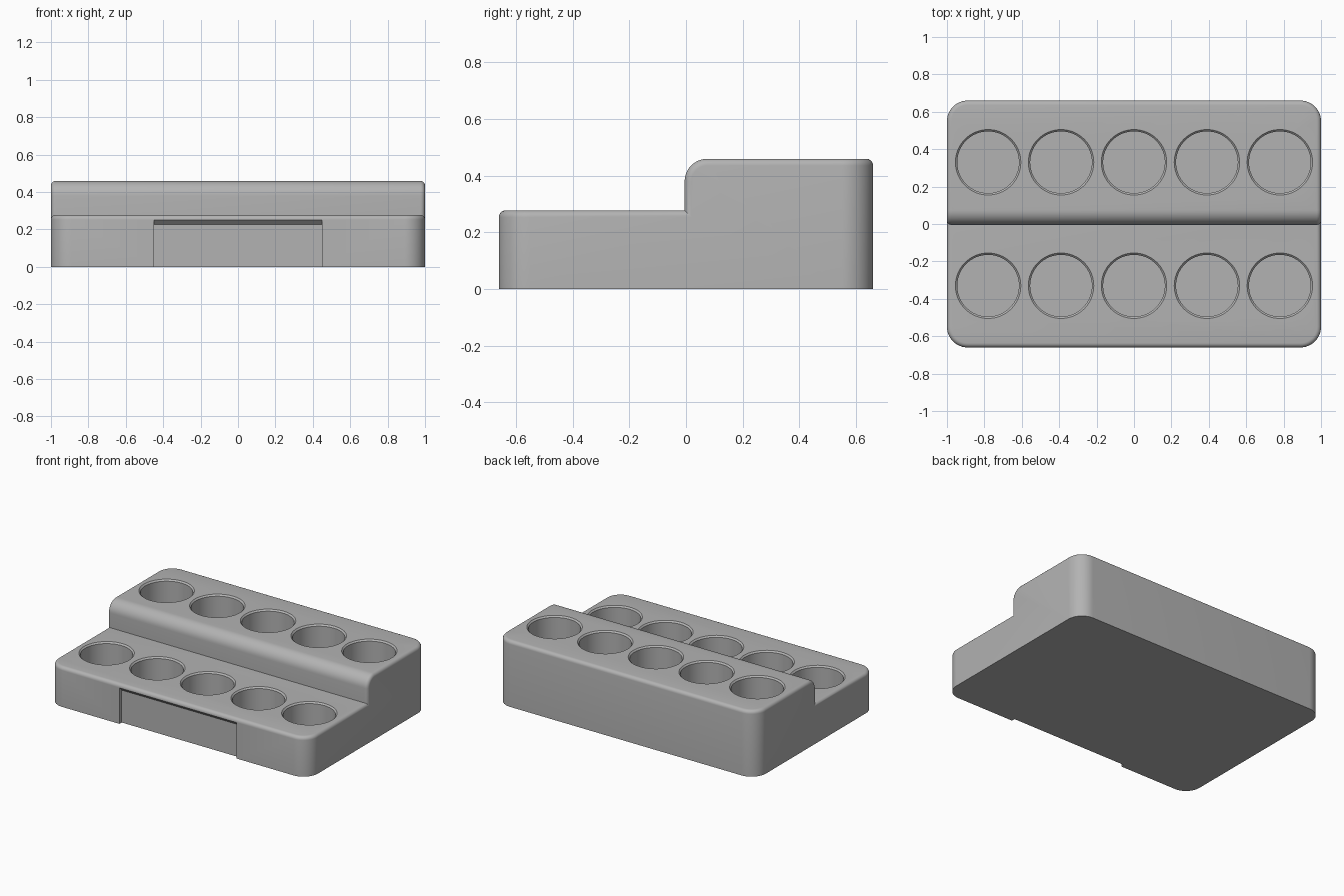
import bpy, bmesh, math
from mathutils import Vector

if "Cube" in bpy.data.objects:
    bpy.data.objects.remove(bpy.data.objects["Cube"])

plastic = bpy.data.materials.new("grey plastic")
plastic.diffuse_color = (0.45, 0.45, 0.45, 1)
plastic.use_nodes = True
plastic.node_tree.nodes["Principled BSDF"].inputs["Base Color"].default_value = plastic.diffuse_color

FRONT, BACK, STEP = -0.66, 0.66, -0.005
LOW, HIGH = 0.277, 0.459


def new_object(name, bm):
    bmesh.ops.recalc_face_normals(bm, faces=bm.faces)
    mesh = bpy.data.meshes.new(name)
    bm.to_mesh(mesh)
    bm.free()
    mesh.materials.append(plastic)
    obj = bpy.data.objects.new(name, mesh)
    bpy.context.collection.objects.link(obj)
    return obj


def prism(bm, profile, half_width):
    """Extrude a (y, z) profile along x."""
    face = bm.faces.new([bm.verts.new((-half_width, y, z)) for y, z in profile])
    out = bmesh.ops.extrude_face_region(bm, geom=[face])
    moved = [v for v in out["geom"] if isinstance(v, bmesh.types.BMVert)]
    bmesh.ops.translate(bm, vec=(2 * half_width, 0, 0), verts=moved)
    bmesh.ops.recalc_face_normals(bm, faces=bm.faces)


def bevel(bm, test, radius, segments):
    edges = [e for e in bm.edges if test(e, *[v.co for v in e.verts])]
    bmesh.ops.bevel(bm, geom=edges, offset=radius, segments=segments,
                    profile=0.5, affect='EDGES', clamp_overlap=True)


# Stepped body
bm = bmesh.new()
prism(bm, [(FRONT, 0), (BACK, 0), (BACK, HIGH), (STEP, HIGH), (STEP, LOW), (FRONT, LOW)], 1.0)


def is_corner(e, a, b):
    return abs(a.z - b.z) > 0.1 and abs(a.y) > 0.6 and abs(b.y) > 0.6


def is_step_nose(e, a, b):
    return abs(a.x - b.x) > 1 and min(a.z, b.z) > HIGH - 0.01 and a.y < 0.1


def is_rim(e, a, b):
    if min(a.z, b.z) < 0.2 or len(e.link_faces) != 2:
        return False
    return e.is_convex and e.calc_face_angle() > math.radians(60)


bevel(bm, is_corner, 0.11, 12)
bevel(bm, is_step_nose, 0.08, 10)
bevel(bm, is_rim, 0.024, 5)
body = new_object("stepped_holder_body", bm)

# Cutter for the round wells, with a chamfered mouth
bm = bmesh.new()
SIDES = 64
for y, top in ((-0.33, LOW), (0.33, HIGH)):
    for i in range(-2, 3):
        rings = []
        for r, z in ((0.165, top - 0.227), (0.165, top - 0.01), (0.175, top), (0.175, top + 0.05)):
            rings.append([bm.verts.new((i * 0.39 + r * math.cos(2 * math.pi * k / SIDES),
                                        y + r * math.sin(2 * math.pi * k / SIDES), z))
                          for k in range(SIDES)])
        bm.faces.new(rings[0])
        bm.faces.new(rings[-1])
        for lo, hi in zip(rings, rings[1:]):
            for k in range(SIDES):
                n = (k + 1) % SIDES
                bm.faces.new((lo[k], lo[n], hi[n], hi[k]))
wells = new_object("well_cutter", bm)

# Cutter for the shallow front label recess, with a sloped upper lip
bm = bmesh.new()
prism(bm, [(FRONT - 0.05, -0.1), (FRONT + 0.025, -0.1), (FRONT + 0.025, 0.225),
           (FRONT, 0.25), (FRONT - 0.05, 0.25)], 0.45)
recess = new_object("label_recess_cutter", bm)

for cutter in (wells, recess):
    cutter.hide_render = True
    cutter.hide_viewport = True
    mod = body.modifiers.new(cutter.name, 'BOOLEAN')
    mod.operation = 'DIFFERENCE'
    mod.solver = 'EXACT'
    mod.object = cutter

# Apply the cuts and smooth the rounded surfaces
bpy.context.view_layer.objects.active = body
body.select_set(True)
for mod in list(body.modifiers):
    bpy.ops.object.modifier_apply(modifier=mod.name)
for cutter in (wells, recess):
    bpy.data.objects.remove(cutter)
bpy.ops.object.shade_smooth_by_angle(angle=math.radians(30))
